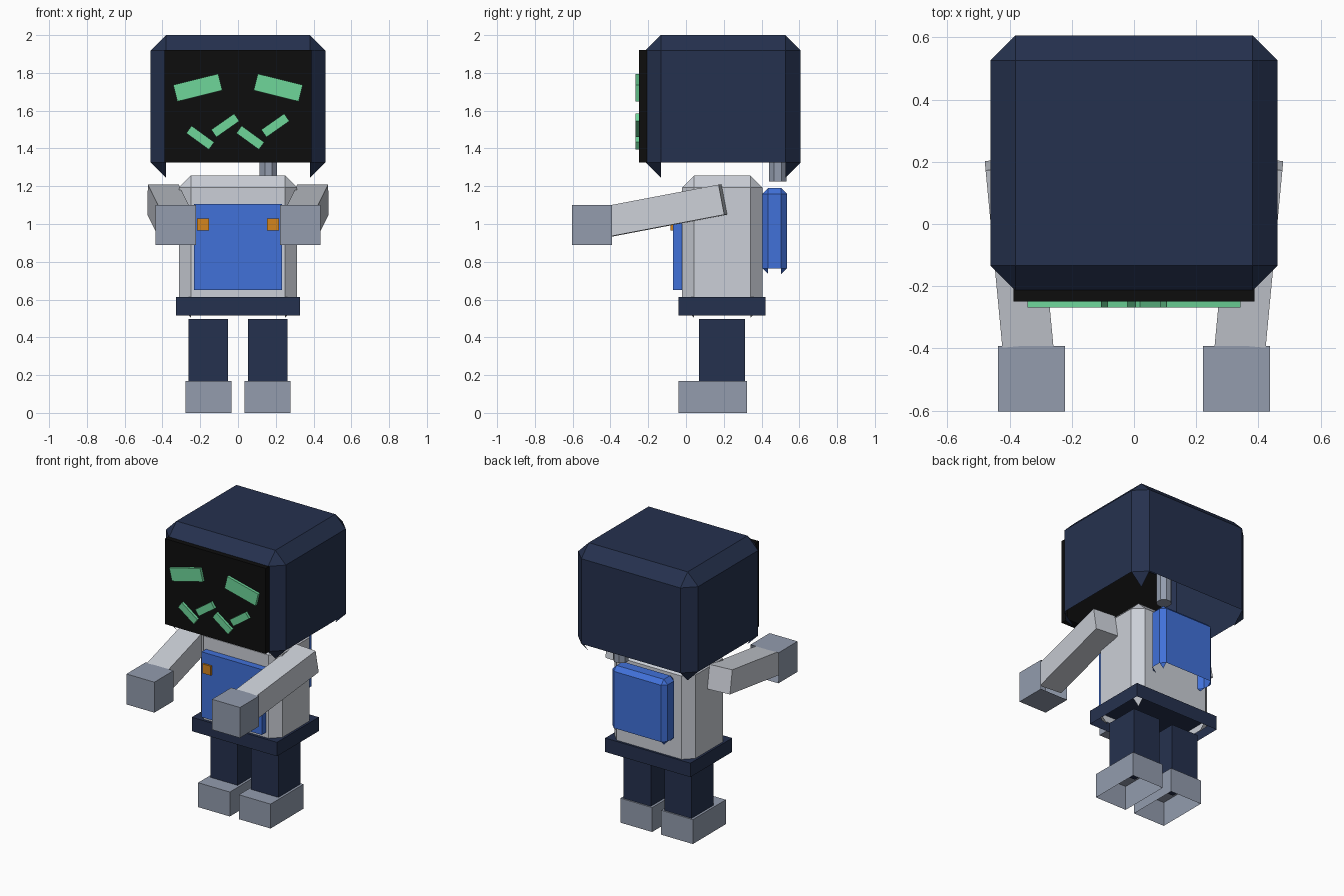
import bpy, bmesh, math
from mathutils import Matrix, Vector

default = bpy.data.objects.get("Cube")
if default:
    bpy.data.objects.remove(default, do_unlink=True)


def material(name, rgb):
    """Flat colour given as 0-255 display values, stored linear."""
    lin = [((c / 255 + 0.055) / 1.055) ** 2.4 if c > 10 else c / 255 / 12.92 for c in rgb]
    mat = bpy.data.materials.new(name)
    mat.use_nodes = True
    mat.diffuse_color = (*lin, 1)
    bsdf = mat.node_tree.nodes["Principled BSDF"]
    bsdf.inputs["Base Color"].default_value = (*lin, 1)
    bsdf.inputs["Roughness"].default_value = 0.8
    return mat


navy = material("navy", (37, 49, 78))
black = material("screen black", (13, 13, 13))
mint = material("mint green", (110, 214, 154))
pale = material("pale grey", (203, 207, 215))
steel = material("steel grey", (147, 156, 174))
blue = material("blue", (65, 113, 217))
orange = material("orange", (212, 133, 30))


def finish(name, bm, mat):
    mesh = bpy.data.meshes.new(name)
    bm.to_mesh(mesh)
    bm.free()
    mesh.materials.append(mat)
    obj = bpy.data.objects.new(name, mesh)
    bpy.context.scene.collection.objects.link(obj)
    return obj


def box(name, lo, hi, mat, bevel=0, open_dir=None, place=None):
    """Box between two corners, optionally chamfered and open on one side."""
    lo, hi = Vector(lo), Vector(hi)
    bm = bmesh.new()
    bmesh.ops.create_cube(bm, size=1)
    bmesh.ops.scale(bm, vec=hi - lo, verts=bm.verts)
    bmesh.ops.translate(bm, vec=(lo + hi) / 2, verts=bm.verts)
    if bevel:
        bmesh.ops.bevel(bm, geom=bm.edges[:], offset=bevel, segments=1,
                        affect='EDGES', profile=0.5)
    if open_dir:
        # removes the open side and its edge chamfers, keeping corner points
        bm.normal_update()
        way = Vector(open_dir)
        gone = [f for f in bm.faces if f.normal.dot(way) > 0.65]
        bmesh.ops.delete(bm, geom=gone, context='FACES')
    if place:
        bm.transform(place)
    return finish(name, bm, mat)


DOWN = (0, 0, -1)

# Head shell and screen
box("head", (-0.462, -0.214, 1.245), (0.462, 0.607, 2.0), navy, 0.081, DOWN)
box("screen", (-0.388, -0.249, 1.325), (0.388, -0.19, 1.92), black)


# Face marks, tilted bars on the screen
def face_bar(name, x, z, length, height, angle):
    place = Matrix.Translation((x, -0.258, z)) @ Matrix.Rotation(math.radians(-angle), 4, 'Y')
    box(name, (-length / 2, -0.01, -height / 2), (length / 2, 0.01, height / 2),
        mint, place=place)


for side, word in ((-1, "right"), (1, "left")):
    face_bar(word + "_eye", 0.213 * side, 1.722, 0.245, 0.09, -14 * side)
for i in range(4):
    up = i % 2
    face_bar(f"mouth_bar_{i + 1}", -0.2 + 0.1325 * i, 1.522 if up else 1.457,
             0.148, 0.048, 35 if up else -36)

# Torso, belt, apron
box("torso", (-0.313, -0.021, 0.505), (0.313, 0.405, 1.256), pale, 0.063, DOWN)
box("belt", (-0.328, -0.04, 0.516), (0.328, 0.42, 0.613), navy, 0, DOWN)
box("apron", (-0.232, -0.069, 0.65), (0.232, -0.015, 1.105), blue)

# Backpack and the hose that joins it to the head
box("backpack", (-0.212, 0.405, 0.735), (0.212, 0.534, 1.19), blue, 0.03, DOWN)
bm = bmesh.new()
bmesh.ops.create_cone(bm, cap_ends=True, segments=8, radius1=0.05, radius2=0.05, depth=0.3,
                      matrix=Matrix.Translation((0.161, 0.486, 1.376))
                      @ Matrix.Rotation(math.pi / 8, 4, 'Z'))
finish("backpack_hose", bm, steel)

# Limbs and apron buttons, one set per side
for side, word in ((-1, "right"), (1, "left")):
    def limb_box(name, xs, ys, zs, mat, open_dir=None):
        x0, x1 = sorted(x * side for x in xs)
        box(f"{word}_{name}", (x0, ys[0], zs[0]), (x1, ys[1], zs[1]), mat, 0, open_dir)

    limb_box("button", (0.153, 0.216), (-0.082, -0.06), (0.965, 1.03), orange)
    limb_box("leg", (0.052, 0.262), (0.07, 0.313), (0.165, 0.498), navy)
    limb_box("foot", (0.035, 0.279), (-0.04, 0.323), (0, 0.17), steel, DOWN)
    limb_box("hand", (0.222, 0.437), (-0.603, -0.392), (0.888, 1.1), steel, (0, 1, 0))

    # Arm runs from the shoulder down and forward into the hand
    shoulder = Vector((0.397 * side, 0.195, 1.129))
    wrist = Vector((0.338 * side, -0.43, 1.01))
    run = shoulder - wrist
    along = run.normalized()
    across = along.cross(Vector((0, 0, 1))).normalized()
    frame = Matrix((across, along, across.cross(along))).transposed().to_4x4()
    box(word + "_arm", (-0.082, 0, -0.081), (0.082, run.length, 0.081), pale,
        place=Matrix.Translation(wrist) @ frame)
